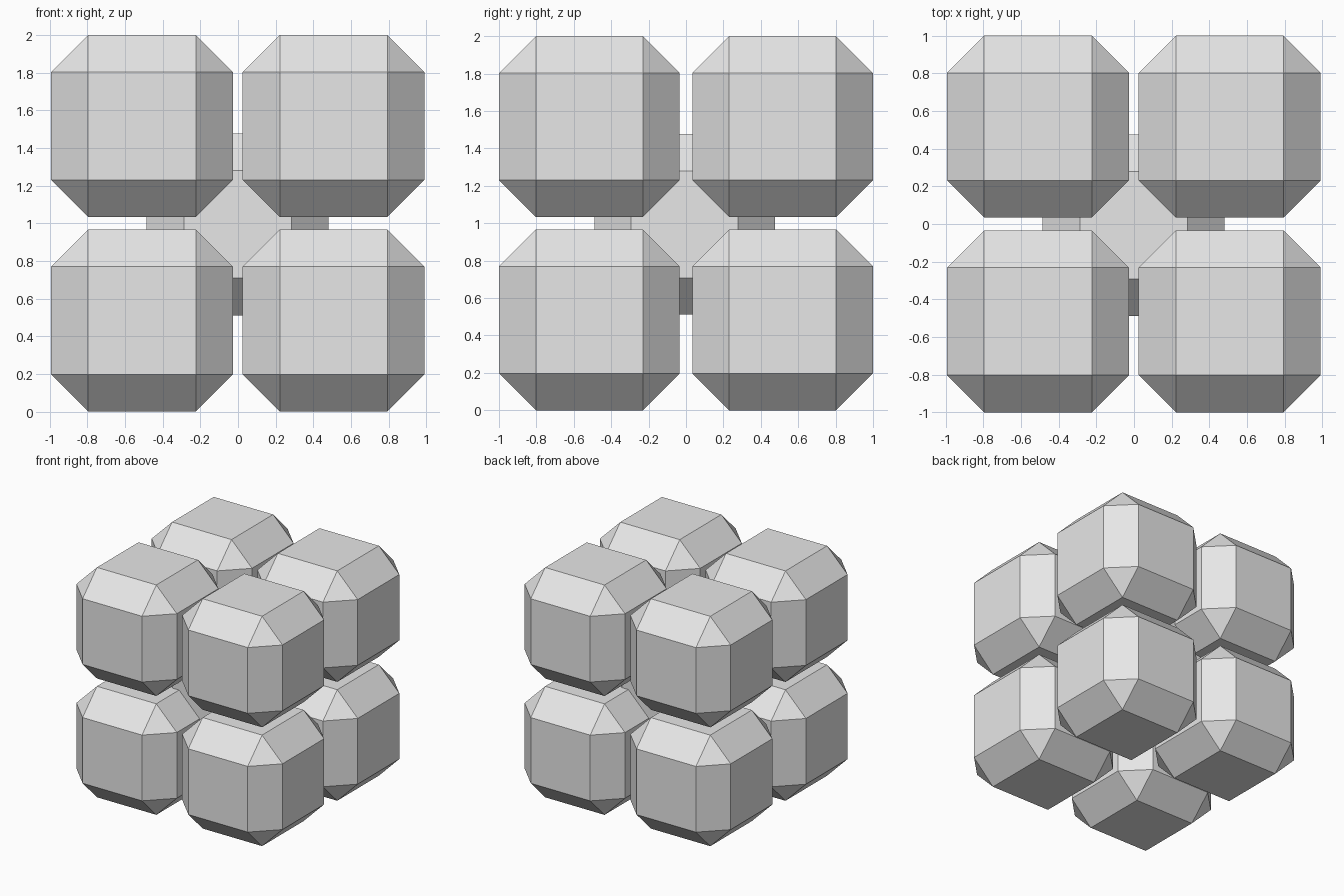
import bpy
import bmesh

if "Cube" in bpy.data.objects:
    bpy.data.objects.remove(bpy.data.objects["Cube"])

HALF = 0.483      # half width of every block
CHAMFER = 0.197   # edge cut

grey = bpy.data.materials.new("light_grey")
grey.diffuse_color = (0.8, 0.8, 0.8, 1.0)
grey.use_nodes = True
grey.node_tree.nodes["Principled BSDF"].inputs["Base Color"].default_value = grey.diffuse_color


def chamfered_block(name, centre):
    """Cube with flat-cut edges and triangular corners."""
    bm = bmesh.new()
    bmesh.ops.create_cube(bm, size=2 * HALF)
    bmesh.ops.bevel(bm, geom=bm.edges[:], offset=CHAMFER, offset_type='OFFSET',
                    segments=1, profile=0.5, affect='EDGES')
    bmesh.ops.recalc_face_normals(bm, faces=bm.faces[:])
    mesh = bpy.data.meshes.new(name)
    bm.to_mesh(mesh)
    bm.free()
    mesh.materials.append(grey)
    obj = bpy.data.objects.new(name, mesh)
    obj.location = centre
    bpy.context.collection.objects.link(obj)
    return obj


# Eight corner blocks
for x, side in ((-0.51, "left"), (0.508, "right")):
    for y, depth in ((-0.517, "front"), (0.517, "back")):
        for z, level in ((0.483, "lower"), (1.517, "upper")):
            chamfered_block(f"{level}_{depth}_{side}_block", (x, y, z))

# Block in the middle
chamfered_block("core_block", (-0.002, -0.007, 0.994))
